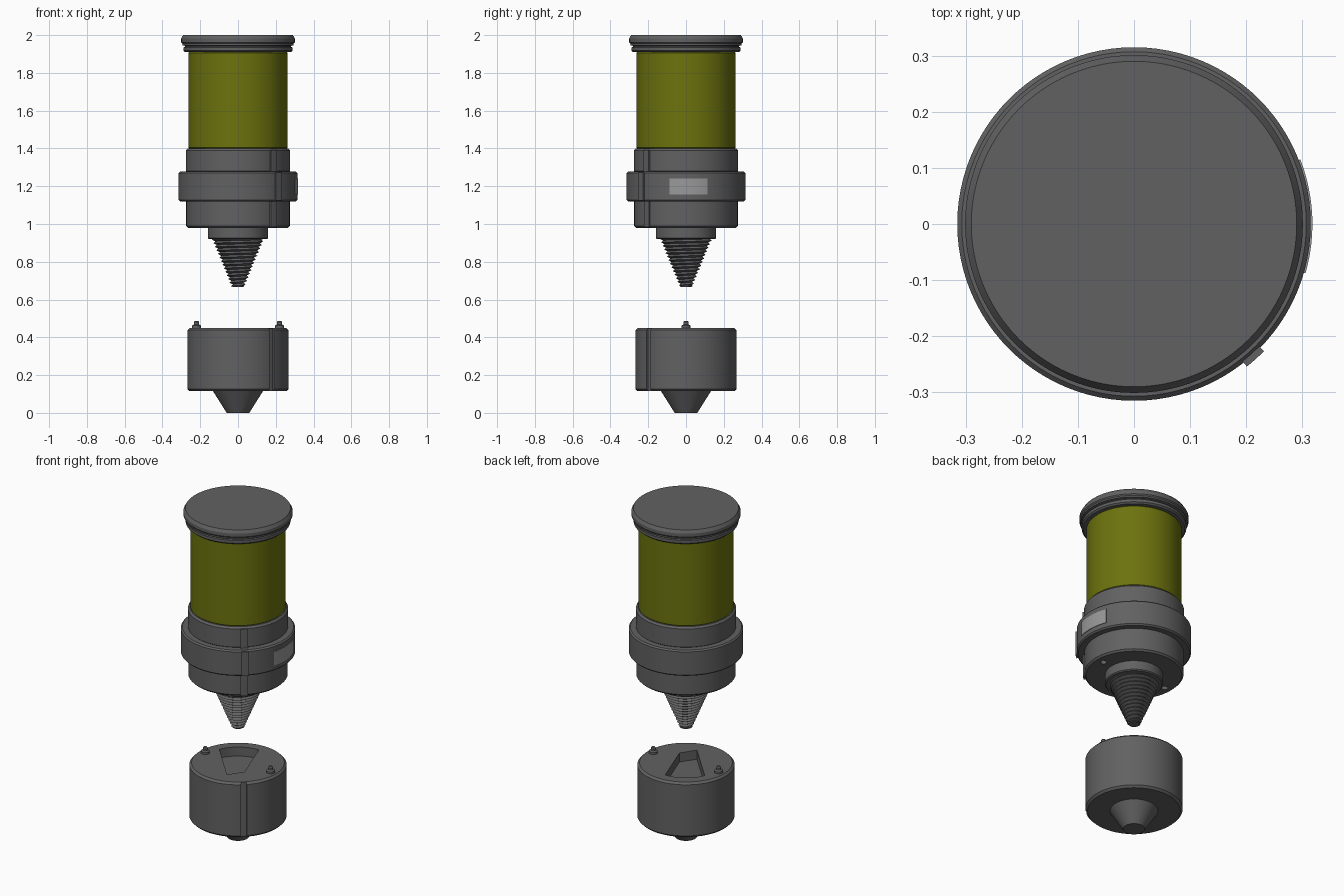
import bpy, bmesh
from math import pi, sin, cos, radians

if "Cube" in bpy.data.objects:
    bpy.data.objects.remove(bpy.data.objects["Cube"])

SEG = 96


def material(name, rgb):
    m = bpy.data.materials.new(name)
    m.diffuse_color = (*rgb, 1)
    m.use_nodes = True
    m.node_tree.nodes["Principled BSDF"].inputs["Base Color"].default_value = m.diffuse_color
    return m


GREY = material("dark_grey", (0.12, 0.12, 0.12))
LIGHT = material("light_grey", (0.32, 0.32, 0.32))
GREEN = material("olive_green", (0.15, 0.17, 0.004))


def finish(name, bm, mat):
    bmesh.ops.remove_doubles(bm, verts=bm.verts, dist=1e-5)
    bmesh.ops.recalc_face_normals(bm, faces=bm.faces)
    me = bpy.data.meshes.new(name)
    bm.to_mesh(me)
    bm.free()
    ob = bpy.data.objects.new(name, me)
    bpy.context.collection.objects.link(ob)
    if mat:
        me.materials.append(mat)
    return ob


def lathe(name, profile, mat=GREY, at=(0, 0), seg=SEG):
    """Revolve (radius, z) points, closed to the axis at both ends."""
    bm = bmesh.new()
    pts = [(0, profile[0][1])] + profile + [(0, profile[-1][1])]
    vs = [bm.verts.new((at[0] + r, at[1], z)) for r, z in pts]
    es = [bm.edges.new(p) for p in zip(vs, vs[1:])]
    bmesh.ops.spin(bm, geom=vs + es, cent=(*at, 0), axis=(0, 0, 1),
                   angle=2 * pi, steps=seg)
    return finish(name, bm, mat)


def drum(r, z0, z1, b):
    """Profile of a cylinder with chamfered rims."""
    return [(r - b, z0), (r, z0 + b), (r, z1 - b), (r - b, z1)]


def prism(name, pts, z0, z1, mat=GREY):
    bm = bmesh.new()
    f = bm.faces.new([bm.verts.new((x, y, z0)) for x, y in pts])
    ext = bmesh.ops.extrude_face_region(bm, geom=[f], use_keep_orig=True)
    for v in ext["geom"]:
        if isinstance(v, bmesh.types.BMVert):
            v.co.z = z1
    return finish(name, bm, mat)


def arc(r, a0, a1, n=12):
    return [(r * cos(a0 + (a1 - a0) * i / n), r * sin(a0 + (a1 - a0) * i / n))
            for i in range(n + 1)]


def arc_block(name, r0, r1, z0, z1, a0, a1, mat=GREY):
    return prism(name, arc(r1, a0, a1) + arc(r0, a1, a0), z0, z1, mat)


def cut(ob, cutter):
    m = ob.modifiers.new("cut", "BOOLEAN")
    m.operation, m.solver, m.object = "DIFFERENCE", "EXACT", cutter
    cutter.hide_render = True
    cutter.hide_viewport = True


# Upper body: lid, coloured tank, collars and neck
lathe("lid", [(0.28, 1.91), (0.289, 1.918), (0.289, 1.935), (0.281, 1.938),
              (0.281, 1.943), (0.295, 1.946), (0.295, 1.955), (0.301, 1.962),
              (0.301, 1.982), (0.29, 2.0)])
lathe("tank", drum(0.263, 1.395, 1.915, 0.01), GREEN)
lathe("upper_collar", drum(0.276, 1.27, 1.40, 0.01))
lathe("wide_ring", drum(0.315, 1.12, 1.277, 0.008))
lower = lathe("lower_collar", drum(0.274, 0.98, 1.13, 0.01))
lathe("neck", drum(0.16, 0.92, 0.99, 0.006))

# Threaded cone as a helical sheet of crests and roots
bm = bmesh.new()
z_lo, z_hi, pitch = 0.67, 0.925, 0.019
rows = []
for i in range(65):
    col = []
    for j in range(-2, 29):
        z = z_lo + pitch * (j / 2 + i / 64)
        z = min(max(z, z_lo), z_hi)
        r = 0.022 + 0.105 * (z - z_lo) / (z_hi - z_lo) + 0.014 * (j % 2)
        a = 2 * pi * i / 64
        col.append(bm.verts.new((r * cos(a), r * sin(a), z)))
    rows.append(col)
for c0, c1 in zip(rows, rows[1:]):
    for j in range(len(c0) - 1):
        bm.faces.new((c0[j], c1[j], c1[j + 1], c0[j + 1]))
finish("thread", bm, GREY)
lathe("thread_tip", [(0.03, 0.667), (0.034, 0.676)])

# Vertical seam bars following the collar steps
A = radians(-48)
for name, r, z0, z1 in (("seam_bar_top", 0.276, 1.27, 1.392),
                        ("seam_bar_ring", 0.315, 1.125, 1.272),
                        ("seam_bar_bottom", 0.274, 0.985, 1.13)):
    w = 0.02 / r
    arc_block(name, r - 0.03, r + 0.009, z0, z1, A - w, A + w)

# Pale plate on the right side of the ring
arc_block("label_plate", 0.30, 0.318, 1.155, 1.24, -0.28, 0.37, LIGHT)

# Lower cup with chamfered rims and nozzle
cup = lathe("cup", drum(0.268, 0.115, 0.45, 0.012))
lathe("nozzle", [(0.06, 0.0), (0.132, 0.115), (0.132, 0.125)])
cut(cup, arc_block("cup_seam_cutter", 0.258, 0.30, 0.05, 0.5,
                   A - 0.06, A + 0.06))

# Wedge-shaped recess in the cup top
wedge = arc(0.20, radians(90), radians(156)) + [(0.042, -0.165), (0.10, -0.08)]
cut(cup, prism("recess_cutter", wedge, 0.395, 0.5))

# Locating pins on the cup and their sockets in the collar
for side, x in (("left", -0.22), ("right", 0.22)):
    lathe(side + "_pin", [(0.024, 0.44), (0.024, 0.462), (0.014, 0.468),
                          (0.014, 0.48), (0.009, 0.487)], at=(x, 0), seg=24)
    cut(lower, lathe(side + "_socket_cutter", [(0.018, 0.95), (0.018, 1.03)],
                     at=(x, 0), seg=24))

# Smooth shading with crisp rims
for ob in bpy.context.collection.objects:
    if ob.hide_render:
        continue
    bpy.ops.object.select_all(action="DESELECT")
    ob.select_set(True)
    bpy.context.view_layer.objects.active = ob
    bpy.ops.object.shade_smooth_by_angle(angle=radians(30))
